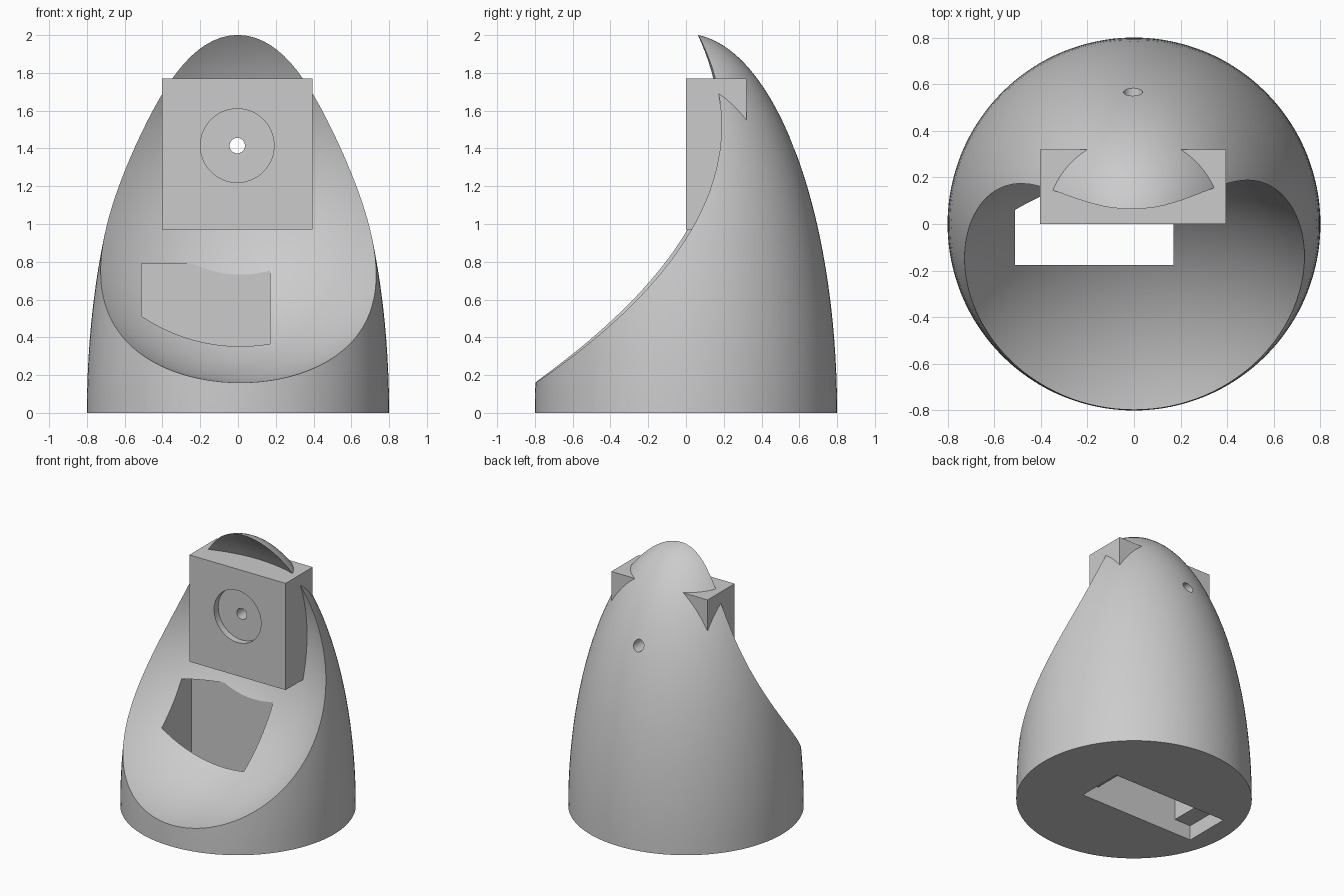
import bpy
import bmesh
from math import radians
from mathutils import Matrix, Vector

cube = bpy.data.objects.get("Cube")
if cube:
    bpy.data.objects.remove(cube, do_unlink=True)

grey = bpy.data.materials.new("plain_grey")
grey.use_nodes = True
grey.diffuse_color = (0.6, 0.6, 0.6, 1)
grey.node_tree.nodes["Principled BSDF"].inputs["Base Color"].default_value = (0.6, 0.6, 0.6, 1)


def finish(bm, name):
    bmesh.ops.recalc_face_normals(bm, faces=bm.faces)
    mesh = bpy.data.meshes.new(name)
    bm.to_mesh(mesh)
    bm.free()
    mesh.materials.append(grey)
    obj = bpy.data.objects.new(name, mesh)
    bpy.context.collection.objects.link(obj)
    return obj


def box(name, low, high):
    low, high = Vector(low), Vector(high)
    bm = bmesh.new()
    bmesh.ops.create_cube(bm, size=1, matrix=Matrix.Translation((low + high) / 2)
                          @ Matrix.Diagonal((high - low).to_4d()))
    return finish(bm, name)


def ball(name, center, radii, segments, rings, halve=False):
    bm = bmesh.new()
    bmesh.ops.create_uvsphere(bm, u_segments=segments, v_segments=rings, radius=1)
    bm.transform(Matrix.Translation(center) @ Matrix.Diagonal((*radii, 1)))
    if halve:
        # keep the upper half and close its flat base
        bmesh.ops.bisect_plane(bm, geom=bm.verts[:] + bm.edges[:] + bm.faces[:],
                               plane_co=(0, 0, 0), plane_no=(0, 0, -1), clear_outer=True)
        bmesh.ops.holes_fill(bm, edges=[e for e in bm.edges if e.is_boundary])
    return finish(bm, name)


def rod(name, radius, x, z, y0, y1, segments):
    bm = bmesh.new()
    bmesh.ops.create_cone(bm, cap_ends=True, segments=segments, radius1=radius,
                          radius2=radius, depth=y1 - y0)
    bm.transform(Matrix.Translation((x, (y0 + y1) / 2, z)) @ Matrix.Rotation(radians(90), 4, "X"))
    return finish(bm, name)


def combine(target, other, operation):
    other.hide_render = True
    bpy.context.view_layer.objects.active = target
    mod = target.modifiers.new(other.name, "BOOLEAN")
    mod.operation = operation
    mod.solver = "EXACT"
    mod.object = other
    bpy.ops.object.modifier_apply(modifier=mod.name)
    bpy.data.objects.remove(other, do_unlink=True)


# tall half-ellipsoid shell with a round scoop taken out of the front
body = ball("domed_body", (0, 0, 0), (0.8, 0.8, 2.007), 128, 64, halve=True)
combine(body, ball("front_scoop", (0.012, -0.804, 1.285), (1.125,) * 3, 128, 64), "DIFFERENCE")

# square mounting block under the hood
combine(body, box("mounting_block", (-0.403, 0, 0.97), (0.395, 0.32, 1.77)), "UNION")

# round recess and the bore through to the back
combine(body, rod("round_recess", 0.195, -0.004, 1.415, -0.2, 0.05, 64), "DIFFERENCE")
combine(body, rod("through_bore", 0.041, -0.004, 1.415, -0.3, 0.9, 32), "DIFFERENCE")

# slot rising from the base into the scoop, with a wider foot
combine(body, box("slot", (-0.51, -0.175, -0.1), (0.17, 0.175, 0.79)), "DIFFERENCE")
combine(body, box("slot_foot", (-0.645, -0.175, -0.2), (0.305, 0.175, 0.11)), "DIFFERENCE")

bpy.ops.object.select_all(action="DESELECT")
body.select_set(True)
bpy.context.view_layer.objects.active = body
bpy.ops.object.shade_smooth_by_angle(angle=radians(25))
